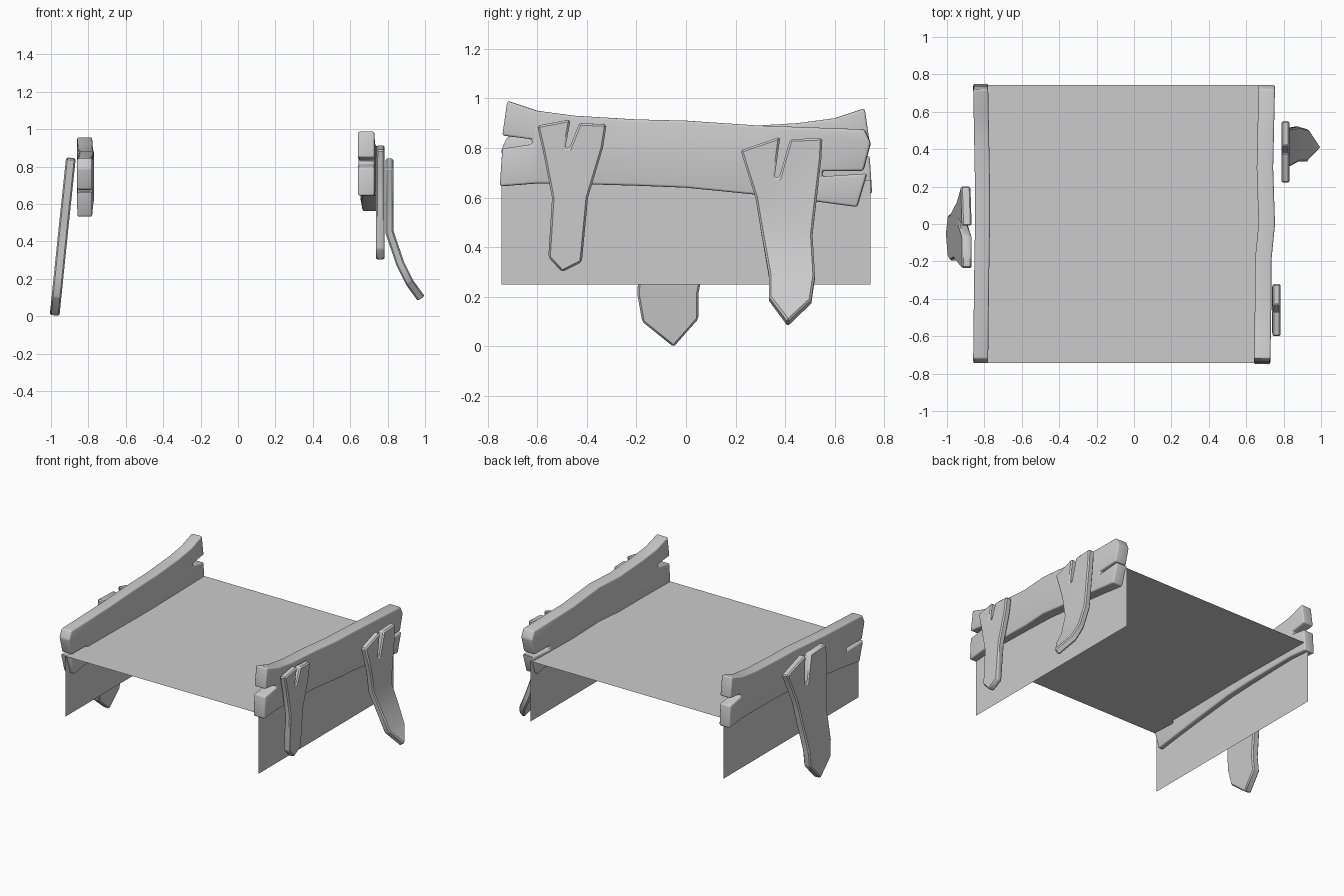
import bpy, bmesh
from math import radians
from mathutils import Vector

cube = bpy.data.objects.get("Cube")
if cube:
    bpy.data.objects.remove(cube)

grey = bpy.data.materials.new("plain grey")
grey.use_nodes = True
colour = (0.6, 0.6, 0.6, 1)
grey.diffuse_color = colour
grey.node_tree.nodes["Principled BSDF"].inputs["Base Color"].default_value = colour


def link(name, bm):
    mesh = bpy.data.meshes.new(name)
    bm.to_mesh(mesh)
    bm.free()
    mesh.materials.append(grey)
    obj = bpy.data.objects.new(name, mesh)
    bpy.context.collection.objects.link(obj)
    return obj


def sheet(name, corners):
    bm = bmesh.new()
    bm.faces.new([bm.verts.new(c) for c in corners])
    return link(name, bm)


def bent(t, stations):
    """Sideways position at t, linear between stations."""
    for (a, xa), (b, xb) in zip(stations, stations[1:]):
        if t <= b:
            break
    return xa + (xb - xa) * (t - a) / (b - a)


def board(name, outline, axis, stations, thickness, bevel, segments):
    """Flat outline in y, z: cut at the stations, bent in x, thickened and bevelled."""
    bm = bmesh.new()
    bm.faces.new([bm.verts.new((0, y, z)) for y, z in outline])
    normal = Vector((0, 0, 0))
    normal[axis] = 1
    for t, _ in stations[1:-1]:
        bmesh.ops.bisect_plane(bm, geom=bm.verts[:] + bm.edges[:] + bm.faces[:],
                               dist=0.008, plane_co=normal * t, plane_no=normal)
    for v in bm.verts:
        v.co.x = bent(v.co[axis], stations)
    obj = link(name, bm)
    solid = obj.modifiers.new("thickness", 'SOLIDIFY')
    solid.thickness, solid.offset = thickness, 0
    worn = obj.modifiers.new("worn edges", 'BEVEL')
    worn.width, worn.segments = bevel, segments
    worn.limit_method, worn.angle_limit = 'ANGLE', radians(35)
    bpy.ops.object.select_all(action='DESELECT')
    obj.select_set(True)
    bpy.context.view_layer.objects.active = obj
    bpy.ops.object.convert(target='MESH')
    bpy.ops.object.shade_smooth_by_angle(angle=radians(35))
    return obj


# Deck and the two side skirts
L, R, Y, LOW, DECK = -0.81, 0.68, 0.743, 0.25, 0.67
sheet("deck", [(L, -Y, DECK), (R, -Y, DECK), (R, Y, DECK), (L, Y, DECK)])
for side, x in (("right", L), ("left", R)):
    sheet(side + "_skirt", [(x, -Y, LOW), (x, Y, LOW), (x, Y, DECK), (x, -Y, DECK)])

# Rails with split ends, one turned half round
rail = [(-.72, .99), (-.6, .95), (-.45, .93), (-.2, .915), (0, .91), (.3, .89),
        (.72, .875), (.745, .82), (.715, .708), (.55, .708), (.55, .685), (.73, .697),
        (.69, .562), (.52, .585), (.3, .61), (0, .64), (-.2, .648), (-.45, .655),
        (-.6, .657), (-.75, .645), (-.74, .797), (-.62, .815), (-.62, .835), (-.74, .85)]
board("left_rail", rail, 1,
      [(-.74, .685), (-.45, .69), (-.2, .69), (0, .71), (.3, .70), (.74, .71)], .088, .02, 3)
board("right_rail", [(-y, z - .03) for y, z in rail], 1,
      [(-.74, -.82), (-.3, -.815), (0, -.81), (.2, -.81), (.74, -.82)], .08, .02, 3)

# Split posts fixed outside the rails
small = [(-.6, .89), (-.465, .915), (-.487, .80), (-.47, .80), (-.43, .90), (-.32, .895),
         (-.335, .8), (-.395, .6), (-.42, .34), (-.5, .30), (-.555, .36), (-.54, .6),
         (-.575, .78)]
board("left_front_post", small, 2, [(.3, .76), (.6, .76), (.9, .762)], .045, .008, 1)

large = [(.22, .79), (.38, .845), (.357, .68), (.375, .68), (.42, .835), (.55, .84),
         (.545, .75), (.51, .45), (.52, .28), (.505, .18), (.41, .09), (.335, .19),
         (.335, .28), (.305, .45), (.28, .6)]
board("left_back_post", large, 2,
      [(.09, .983), (.18, .918), (.28, .868), (.45, .81), (.85, .81)], .045, .008, 1)

wide = [(-.05 - (y - .41) * 1.33, (z - .09) * 1.125) for y, z in large]
board("right_post", wide, 2, [(0, -.981), (.5, -.93), (.85, -.893)], .052, .008, 1)
